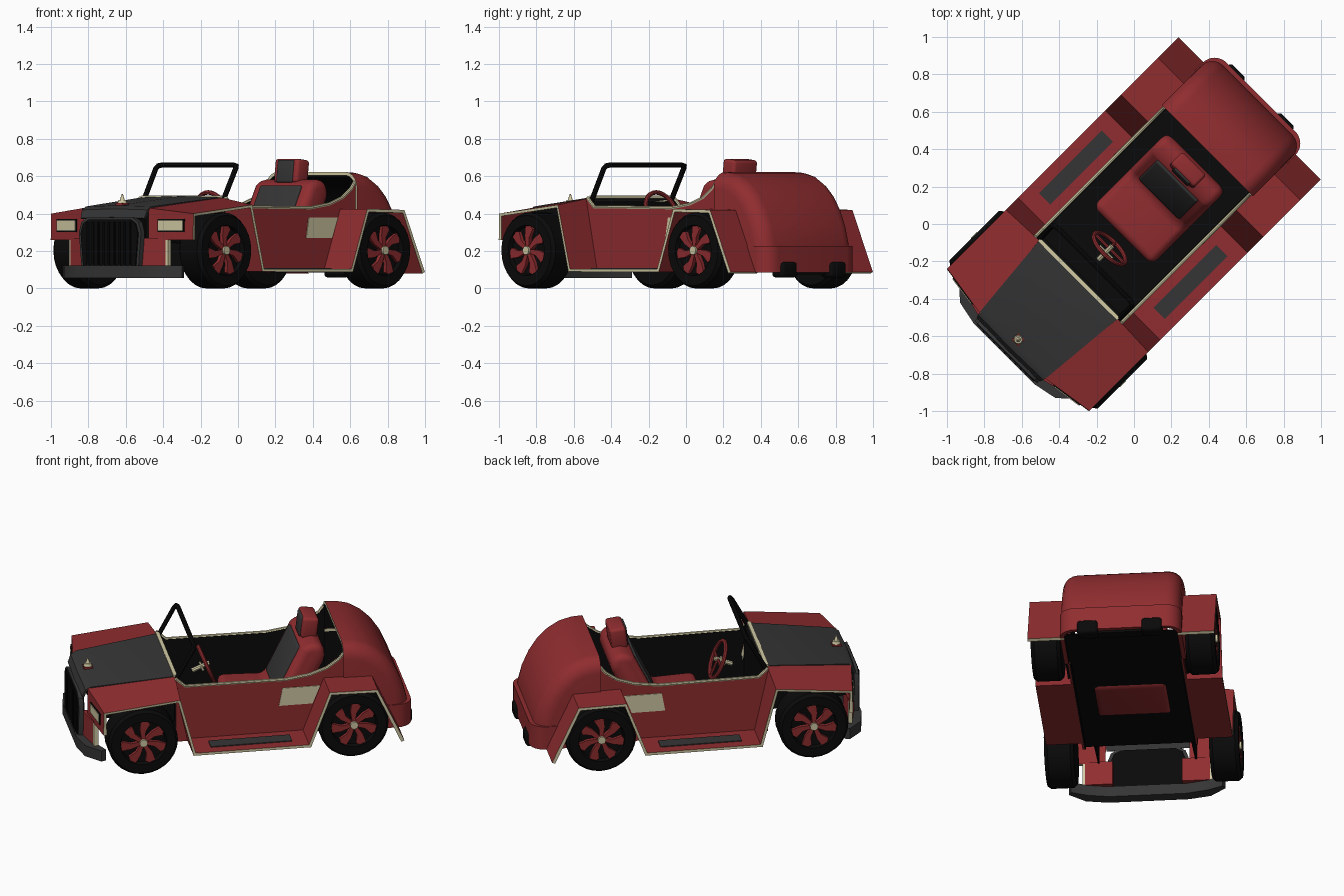
import bpy, bmesh, math
from mathutils import Matrix, Vector

if "Cube" in bpy.data.objects:
    bpy.data.objects.remove(bpy.data.objects["Cube"])

# Car is built with its nose at -y, then every part is turned 45 degrees at the end
def material(name, rgb):
    m = bpy.data.materials.new(name)
    m.diffuse_color = (*rgb, 1)
    m.use_nodes = True
    m.node_tree.nodes["Principled BSDF"].inputs["Base Color"].default_value = m.diffuse_color
    return m

RED = material("red paint", (0.28, 0.026, 0.029))
GREY = material("dark grey", (0.036, 0.036, 0.037))
BLACK = material("black", (0.003, 0.003, 0.003))
CREAM = material("cream trim", (0.64, 0.59, 0.37))

def finish(name, bm, *mats, recalc=True):
    if recalc:
        bmesh.ops.recalc_face_normals(bm, faces=bm.faces)
    me = bpy.data.meshes.new(name)
    bm.to_mesh(me)
    bm.free()
    for m in mats:
        me.materials.append(m)
    ob = bpy.data.objects.new(name, me)
    bpy.context.collection.objects.link(ob)
    return ob

def apply_modifiers(ob):
    bpy.context.view_layer.update()
    me = bpy.data.meshes.new_from_object(ob.evaluated_get(bpy.context.evaluated_depsgraph_get()))
    ob.modifiers.clear()
    ob.data = me
    return ob

def bevel(ob, width, segments=3):
    b = ob.modifiers.new("bevel", 'BEVEL')
    b.width, b.segments, b.limit_method = width, segments, 'ANGLE'
    b.angle_limit = math.radians(40)
    return apply_modifiers(ob)

def thicken(ob, thick, inner=0, rim=0):
    s = ob.modifiers.new("thickness", 'SOLIDIFY')
    s.thickness, s.offset, s.material_offset, s.material_offset_rim = thick, -1, inner, rim
    return apply_modifiers(ob)

def prism_bm(polys, d0, d1, axis):
    place = {'x': lambda a, b, d: (d, a, b), 'y': lambda a, b, d: (a, d, b),
             'z': lambda a, b, d: (a, b, d)}[axis]
    bm = bmesh.new()
    for p in polys:
        lo = [bm.verts.new(place(a, b, d0)) for a, b in p]
        hi = [bm.verts.new(place(a, b, d1)) for a, b in p]
        bm.faces.new(lo)
        bm.faces.new(hi[::-1])
        for i in range(len(p)):
            j = (i + 1) % len(p)
            bm.faces.new((lo[j], lo[i], hi[i], hi[j]))
    bmesh.ops.recalc_face_normals(bm, faces=bm.faces)
    return bm

def prism(name, polys, d0, d1, mat, axis='x'):
    return finish(name, prism_bm(polys, d0, d1, axis), mat)

def open_faces(bm, test):
    bm.normal_update()
    bmesh.ops.delete(bm, geom=[f for f in bm.faces if test(f.normal)], context='FACES')

def box(name, centre, half, mat, tilt=0.0):
    bm = bmesh.new()
    bmesh.ops.create_cube(bm, size=2, matrix=Matrix.Translation(centre)
                          @ Matrix.Rotation(tilt, 4, 'X') @ Matrix.Diagonal((*half, 1)))
    return finish(name, bm, mat)

def cone(name, centre, r1, r2, depth, mat, rot=Matrix()):
    bm = bmesh.new()
    bmesh.ops.create_cone(bm, cap_ends=True, segments=16, radius1=r1, radius2=r2,
                          depth=depth, matrix=Matrix.Translation(centre) @ rot)
    return finish(name, bm, mat)

def tube(name, pts, r, mat, cyclic=False):
    cu = bpy.data.curves.new(name, 'CURVE')
    cu.dimensions, cu.bevel_depth, cu.bevel_resolution, cu.use_fill_caps = '3D', r, 2, True
    sp = cu.splines.new('POLY')
    sp.points.add(len(pts) - 1)
    for q, p in zip(sp.points, pts):
        q.co = (*p, 1)
    sp.use_cyclic_u = cyclic
    cu.materials.append(mat)
    tmp = bpy.data.objects.new(name + "_path", cu)
    bpy.context.collection.objects.link(tmp)
    bpy.context.view_layer.update()
    me = bpy.data.meshes.new_from_object(tmp.evaluated_get(bpy.context.evaluated_depsgraph_get()))
    bpy.data.objects.remove(tmp)
    bpy.context.collection.objects.link(bpy.data.objects.new(name, me))

def arc(cx, cy, r, a0, a1, n=6):
    return [(cx + r * math.cos(math.radians(a0 + (a1 - a0) * i / n)),
             cy + r * math.sin(math.radians(a0 + (a1 - a0) * i / n))) for i in range(n + 1)]

def sheet(name, rows, thick, mats, rim=0):
    """Loft rows of points into a sheet facing up, thickened downward."""
    bm = bmesh.new()
    g = [[bm.verts.new(p) for p in row] for row in rows]
    for a, b in zip(g, g[1:]):
        for i in range(len(a) - 1):
            bm.faces.new((a[i], a[i + 1], b[i + 1], b[i]))
    bm.normal_update()
    if sum(f.normal.z * f.calc_area() for f in bm.faces) < 0:
        bmesh.ops.reverse_faces(bm, faces=bm.faces)
    ob = finish(name, bm, *mats, recalc=False)
    return thicken(ob, thick, 0, rim) if thick else ob

# Hood and its front lip
hood = [(-.42, .296, .488), (-.90, .252, .438), (-.932, .247, .42), (-.95, .24, .375)]
sheet("hood", [[(-w, y, z), (0, y - .005, z + .006), (w, y, z)] for y, w, z in hood], .012, [GREY])
box("cowl_trim", (0, -.418, .488), (.30, .011, .008), CREAM)

# Grille
half = [(.215, .11), (.235, .30), (.215, .355), (.17, .38)]
shape = half + [(-a, b) for a, b in half[::-1]]
prism("grille_frame", [shape], -.968, -.94, GREY, 'y')
prism("grille_mesh", [[(a * .92, .245 + (b - .245) * .92) for a, b in shape]], -.974, -.932, BLACK, 'y')
prism("grille_bars", [[(x - .006, .12), (x + .006, .12), (x + .006, .355), (x - .006, .355)]
                      for x in [i * .04 - .16 for i in range(9)]], -.98, -.97, BLACK, 'y')

# Front bumper
edge = [(-.45, -.875), (-.36, -.955), (-.23, -.982), (.23, -.982), (.36, -.955), (.45, -.875)]
prism("front_bumper", [edge + [(a * .97, b + (.03 if abs(a) > .4 else .07)) for a, b in edge[::-1]]], .055, .122, GREY, 'z')

# Hood ornament
box("ornament_base", (0, -.875, .449), (.026, .026, .008), RED)
cone("ornament_foot", (0, -.875, .464), .026, .020, .020, CREAM)
cone("ornament_spike", (0, -.875, .486), .015, .003, .04, CREAM)

# Windscreen frame
half = [(.30, -.418, .46), (.302, -.32, .64), (.295, -.308, .656), (.27, -.303, .66)]
tube("windscreen_frame", half + [(-x, y, z) for x, y, z in half[::-1]], .014, BLACK)

# Cockpit floor (seen from above only) and firewall
sheet("floor", [[(-.325, y, .105), (.325, y, .105)] for y in (-.42, .88)], 0, [BLACK])
box("firewall", (0, -.405, .285), (.31, .012, .18), BLACK)

# Rear body: bevelled side profile, hollow and open to the cockpit, black inside
prof = [(.555, .15), (.555, .622), (.62, .618), (.69, .60), (.76, .558), (.82, .50),
        (.87, .425), (.91, .335), (.935, .24), (.935, .15)]
bm = prism_bm([prof], -.345, .345, 'x')
rim = [e for e in bm.edges if abs(e.verts[0].co.x - e.verts[1].co.x) < 1e-4
       and max(v.co.z for v in e.verts) > .2 and max(v.co.y for v in e.verts) > .56]
bmesh.ops.bevel(bm, geom=rim, offset=.085, segments=5, profile=.5, affect='EDGES', clamp_overlap=False)
open_faces(bm, lambda n: n.y < -.95 or n.z < -.95)
thicken(finish("rear_body", bm, RED, BLACK, CREAM, recalc=False), .018, 1, 2)
bm = prism_bm([[(.35, .57)] + arc(.26, .87, .09, 0, 90) + arc(-.26, .87, .09, 90, 180) + [(-.35, .57)]], .085, .228, 'z')
open_faces(bm, lambda n: n.y < -.95 or abs(n.z) > .95)
thicken(finish("rear_skirt", bm, RED, BLACK, recalc=False), .025, 1, 0)
box("rear_bar", (0, .90, .10), (.20, .03, .025), BLACK)

# Cream trim along the cockpit sides
door_top = [(-.42, .485), (-.365, .435), (.22, .43), (.36, .45), (.46, .485), (.53, .535)]
for s in (1, -1):
    tube("cockpit_trim", [(s * .326, y, z) for y, z in door_top + [(.556, .57)]], .010, CREAM)

def wheel(tag, s, cx, cy, cz=.203):
    # Tyre with recessed black centre
    bm = bmesh.new()
    section = [(-.085, 0), (-.085, .185), (-.065, .203), (.065, .203), (.085, .188), (.085, .135), (.06, .128), (.05, 0)]
    vs = [bm.verts.new((s * (cx + w - .085), cy, cz + r)) for w, r in section]
    es = [bm.edges.new(p) for p in zip(vs, vs[1:])]
    bmesh.ops.spin(bm, geom=vs + es, cent=(0, cy, cz), axis=(1, 0, 0), angle=math.tau, steps=28)
    bmesh.ops.remove_doubles(bm, verts=bm.verts, dist=.0005)
    finish(tag + "_tyre", bm, BLACK)
    # Seven flared spokes and a hub
    blade = [(-.010, .015), (.010, .015), (.014, .07), (.040, .112), (.024, .130), (-.014, .132), (-.020, .08)]
    polys = []
    for k in range(7):
        a = math.tau * k / 7
        polys.append([(cy + p * math.cos(a) + q * math.sin(a), cz - p * math.sin(a) + q * math.cos(a))
                      for p, q in blade])
    prism(tag + "_spokes", polys, s * (cx - .04), s * (cx - .008), RED)
    cone(tag + "_hub", (s * (cx - .015), cy, cz), .023, .023, .04, CREAM, Matrix.Rotation(math.pi / 2, 4, 'Y'))

for s, tag in ((1, "right"), (-1, "left")):
    # One folded sheet: front fender, running board, rear fender
    path = [(-.878, .26, -.92, .26, .245), (-.875, .40, -.92, .43, .245), (-.43, .447, -.42, .485, .297),
            (-.34, .105, -.34, .105, .325), (.32, .105, .32, .105, .325), (.44, .425, .44, .425, .325),
            (.72, .42, .72, .42, .325), (.875, .088, .875, .088, .325)]
    sheet(tag + "_fender", [[(s * .538, yo, zo), (s * w, yi, zi)] for yo, zo, yi, zi, w in path], .02, [RED, CREAM], 1)
    box(tag + "_step_pad", (s * .433, -.005, .106), (.042, .237, .004), GREY)
    # Lower nose panel beside the grille
    prism(tag + "_nose_panel", [[(s * .20, -.945), (s * .36, -.905), (s * .36, -.88), (s * .20, -.88)]], .12, .27, RED, 'z')
    prism(tag + "_nose_trim", [[(s * .36, -.907), (s * .375, -.904), (s * .375, -.88), (s * .36, -.88)]], .12, .26, CREAM, 'z')
    # Headlight with dark bezel
    face = lambda v, out: (s * v, -.878 - (.54 - v) * .14 - out)
    for part, a, b, z0, z1, out, m in (("bezel", .308, .482, .303, .371, .005, BLACK), ("lamp", .315, .475, .31, .364, .009, CREAM)):
        prism(f"{tag}_headlight_{part}", [[face(a, out), face(b, out), face(b, -.01), face(a, -.01)]], z0, z1, m, 'z')
    # Door wall, black lining and wheel wells
    wall = [(.56, .09), (-.42, .09)] + door_top + [(.56, .57)]
    prism(tag + "_door", [wall], s * .322, s * .333, RED)
    prism(tag + "_door_lining", [wall], s * .312, s * .322, BLACK)
    prism(tag + "_door_patch", [[(.18, .27), (.375, .27), (.42, .38), (.20, .38)]], s * .333, s * .337, CREAM)
    prism(tag + "_front_well", [[(-.88, .26), (-.42, .20), (-.42, .46), (-.88, .41)]], s * .275, s * .285, BLACK)
    prism(tag + "_rear_well", [[(.36, .11), (.80, .11), (.70, .40), (.45, .40)]], s * .335, s * .348, BLACK)
    # Wheels
    wheel(tag + "_front", s, .56, -.648)
    wheel(tag + "_rear", s, .53, .584)
    # Exhaust outlet
    bevel(box(tag + "_exhaust", (s * .185, .93, .10), (.060, .045, .042), BLACK), .02)

# Seat with padded inserts and headrest
bevel(prism("seat", [[(-.085, .095), (-.09, .25), (.18, .24), (.335, .555), (.37, .585), (.455, .58),
                      (.48, .50), (.27, .095)]], -.222, .222, RED), .05, 4)
lean = -math.atan2(.155, .315)
bevel(box("seat_insert", (0, .264, .41), (.155, .014, .155), GREY, lean), .012)
bevel(box("headrest", (0, .405, .625), (.09, .047, .065), RED, -.12), .018)
bevel(box("headrest_insert", (0, .378, .625), (.06, .028, .061), GREY, -.12), .008)

# Steering wheel and column
c, up, n = Vector((0, -.185, .41)), Vector((0, -.38, .925)), Vector((0, .925, .38))
ring = [c + Vector((1, 0, 0)) * .112 * math.cos(t) + up * .112 * math.sin(t)
        for t in [math.tau * i / 28 for i in range(28)]]
tube("steering_rim", ring, .012, RED, True)
for i, t in enumerate((0, 180, 270)):
    t = math.radians(t)
    tube(f"steering_spoke_{i}", [c, c + Vector((.108 * math.cos(t), 0, 0)) + up * .108 * math.sin(t)], .009, RED)
tube("steering_column", [c + n * .02, c - n * .09], .014, CREAM)
tube("steering_stalk", [c - n * .03 - Vector((.05, 0, 0)), c - n * .03 + Vector((.05, 0, 0))], .008, CREAM)

# Smooth the curved parts and turn the whole car
for ob in bpy.context.scene.objects:
    ob.rotation_euler.z = -math.pi / 4
    ob.select_set(True)
    bpy.context.view_layer.objects.active = ob
bpy.ops.object.shade_smooth_by_angle(angle=math.radians(35))
